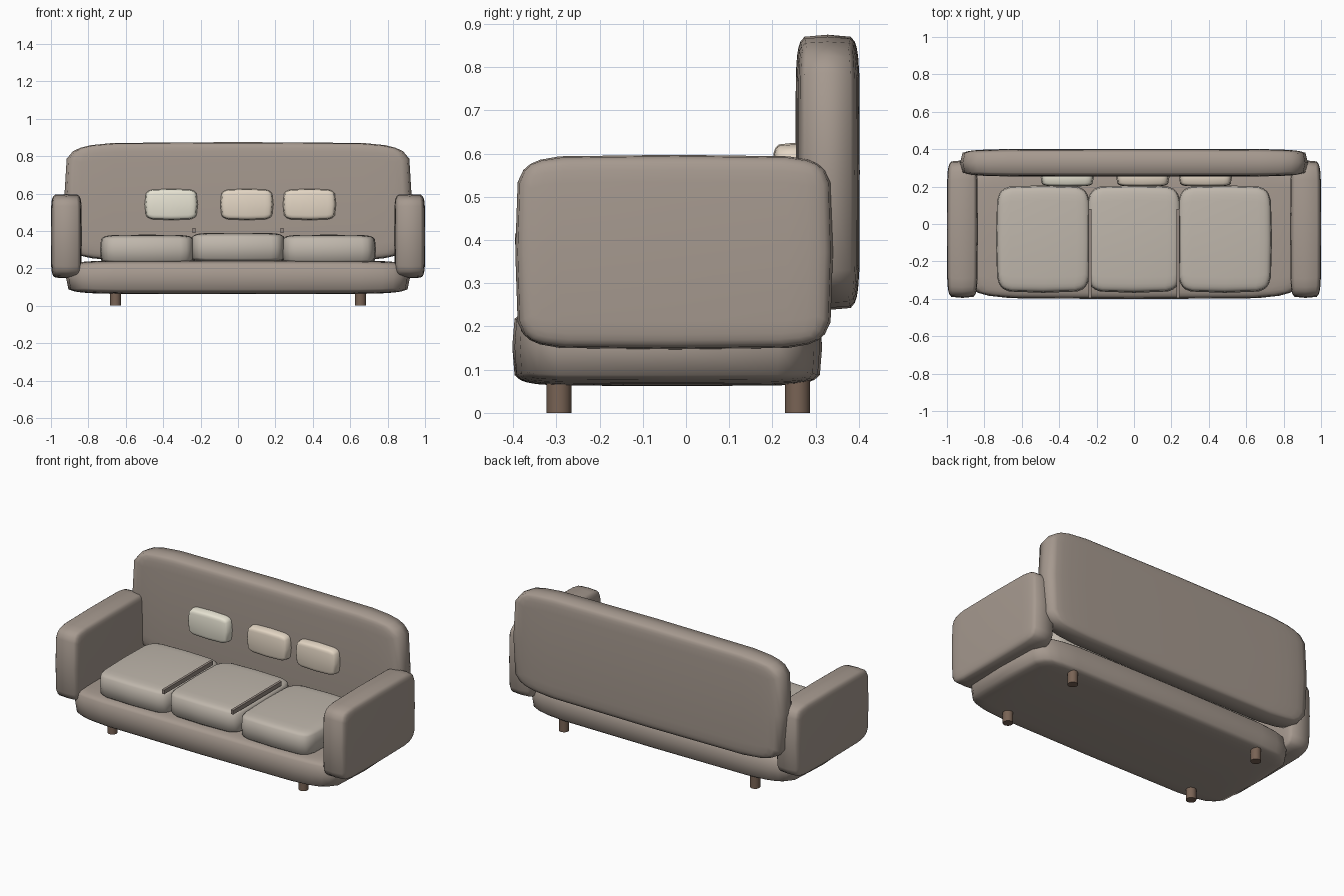
import bpy, bmesh, math
from mathutils import Matrix, Vector

if "Cube" in bpy.data.objects:
    bpy.data.objects.remove(bpy.data.objects["Cube"])


def mat(name, r, g, b):
    m = bpy.data.materials.new(name)
    m.diffuse_color = (r, g, b, 1)
    m.use_nodes = True
    m.node_tree.nodes["Principled BSDF"].inputs["Base Color"].default_value = m.diffuse_color
    return m


BODY = mat("upholstery", 0.38, 0.32, 0.275)
SEAT = mat("cushion_cloth", 0.52, 0.47, 0.41)
CREAM = mat("cream_cloth", 0.80, 0.77, 0.65)
BEIGE = mat("beige_cloth", 0.77, 0.67, 0.55)
WOOD = mat("wood", 0.19, 0.125, 0.09)
SEAM = mat("seam", 0.30, 0.25, 0.22)


def finish(bm, name, m, angle):
    me = bpy.data.meshes.new(name)
    bm.to_mesh(me)
    bm.free()
    me.materials.append(m)
    ob = bpy.data.objects.new(name, me)
    bpy.context.collection.objects.link(ob)
    bpy.ops.object.select_all(action='DESELECT')
    ob.select_set(True)
    bpy.context.view_layer.objects.active = ob
    bpy.ops.object.shade_smooth_by_angle(angle=math.radians(angle))
    return ob


def padded(name, xr, yr, zr, m, n=7):
    """Pillowy box filling the given ranges; lower n gives rounder corners."""
    bm = bmesh.new()
    bmesh.ops.create_cube(bm, size=2)
    bmesh.ops.subdivide_edges(bm, edges=bm.edges[:], cuts=5, use_grid_fill=True)
    steps = (0, 0.73, 0.89, 1)
    for v in bm.verts:
        p = [math.copysign(steps[round(abs(c) * 3)], c) for c in v.co]
        k = sum(abs(c) ** n for c in p) ** (1 / n)
        v.co = Vector([(a + b) / 2 + c / k * (b - a) / 2
                       for c, (a, b) in zip(p, (xr, yr, zr))])
    return finish(bm, name, m, 80)


# main body
padded("base", (-0.92, 0.92), (-0.402, 0.315), (0.062, 0.243), BODY)
padded("backrest", (-0.93, 0.93), (0.253, 0.402), (0.238, 0.875), BODY)
for side, s in (("left", -1), ("right", 1)):
    padded(side + "_arm", sorted((s * 0.835, s * 1.0)), (-0.395, 0.34),
           (0.147, 0.597), BODY)

# seat cushions
for name, x, top in (("left", -0.485, 0.38), ("middle", 0, 0.39), ("right", 0.485, 0.38)):
    padded(name + "_seat_cushion", (x - 0.253, x + 0.253), (-0.368, 0.207),
           (top - 0.16, top), SEAT, 6)

# small pillows against the back
for name, x, m in (("left", -0.357, CREAM), ("middle", 0.047, BEIGE), ("right", 0.382, BEIGE)):
    padded(name + "_pillow", (x - 0.142, x + 0.142), (0.2, 0.3), (0.458, 0.625), m, 4.5)

# thin divider strips between the cushions
for side, s in (("left", -1), ("right", 1)):
    bm = bmesh.new()
    bmesh.ops.create_cube(bm, size=1, matrix=Matrix.Translation((s * 0.236, -0.158, 0.402))
                          @ Matrix.Diagonal((0.016, 0.475, 0.026, 1)))
    finish(bm, side + "_divider", SEAM, 30)

# legs
for yn, y in (("front", -0.294), ("back", 0.258)):
    for side, s in (("left", -1), ("right", 1)):
        bm = bmesh.new()
        bmesh.ops.create_cone(bm, cap_ends=True, segments=16, radius1=0.029, radius2=0.029,
                              depth=0.1, matrix=Matrix.Translation((s * 0.655, y, 0.05)))
        finish(bm, f"{yn}_{side}_leg", WOOD, 30)
